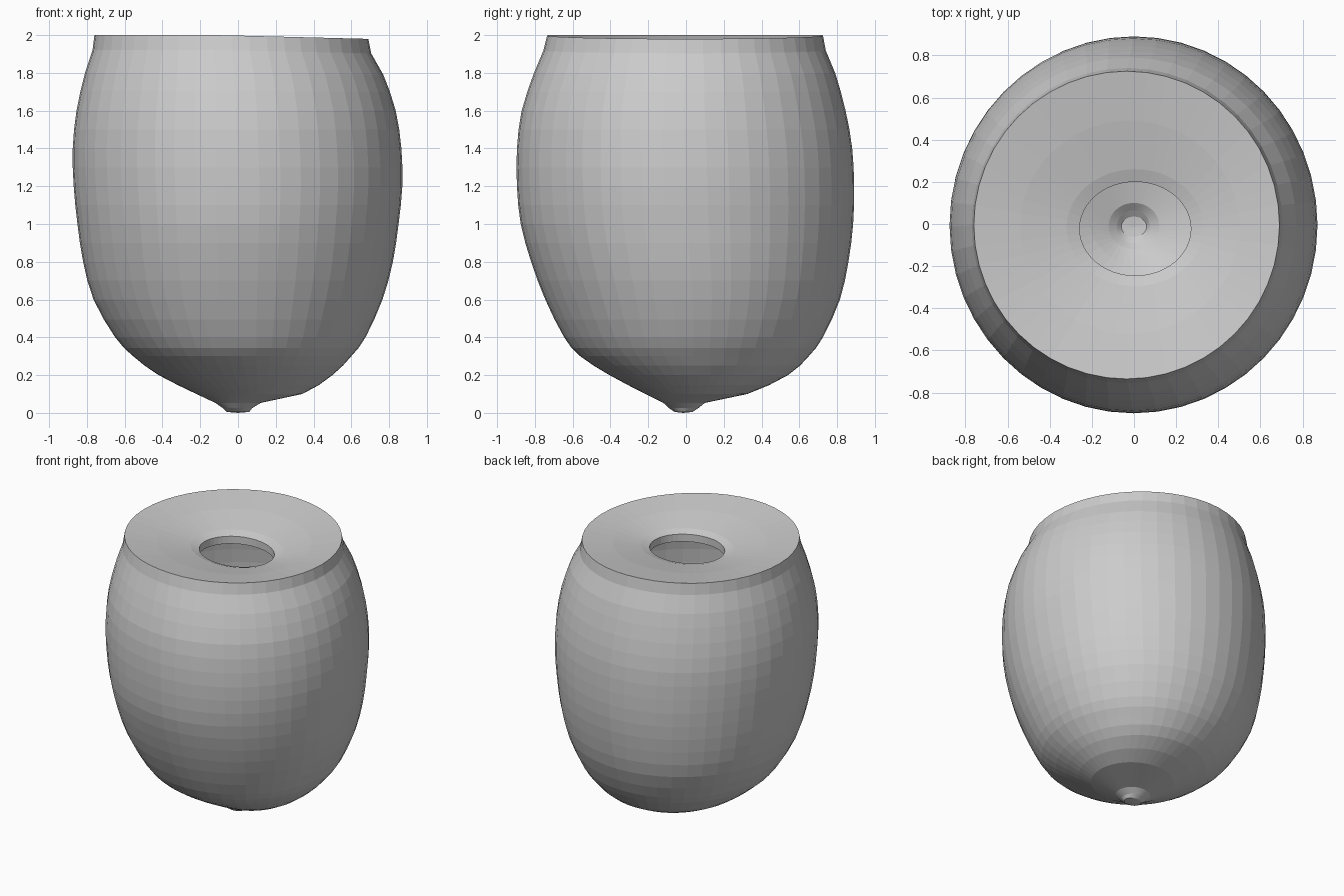
import bpy, bmesh, math

SEG = 48

# Outer profile rings: z, x min, x max, y min, y max
OUTER = [
    (0.005, -0.06, 0.06, -0.06, 0.035),
    (0.025, -0.08, 0.075, -0.09, 0.065),
    (0.053, -0.12, 0.12, -0.12, 0.10),
    (0.10, -0.22, 0.34, -0.215, 0.325),
    (0.20, -0.42, 0.50, -0.405, 0.54),
    (0.30, -0.555, 0.60, -0.56, 0.65),
    (0.40, -0.65, 0.675, -0.645, 0.725),
    (0.60, -0.765, 0.765, -0.745, 0.815),
    (0.80, -0.82, 0.82, -0.82, 0.86),
    (1.00, -0.85, 0.85, -0.875, 0.885),
    (1.20, -0.87, 0.87, -0.895, 0.89),
    (1.40, -0.875, 0.865, -0.895, 0.88),
    (1.60, -0.855, 0.835, -0.87, 0.845),
    (1.80, -0.81, 0.77, -0.805, 0.79),
    (1.92, -0.77, 0.705, -0.755, 0.74),
    (2.00, -0.76, 0.69, -0.735, 0.725),
]
# Dished top, bevelled hole edge and short lip
TOP = [
    (1.965, -0.54, 0.50, -0.52, 0.49),
    (1.92, -0.32, 0.33, -0.295, 0.26),
    (1.90, -0.258, 0.27, -0.245, 0.20),
    (1.845, -0.258, 0.27, -0.245, 0.20),
]


def smooth_between(p0, p1, p2, p3):
    """Catmull-Rom midpoint of p1 and p2."""
    return tuple((-a + 9 * b + 9 * c - d) / 16 for a, b, c, d in zip(p0, p1, p2, p3))


def refine(rings):
    out = list(rings[:3])
    for i in range(3, len(rings)):
        if 3 < i < len(rings) - 2:
            out.append(smooth_between(*rings[i - 2:i + 2]))
        out.append(rings[i])
    return out


def add_ring(bm, z, x0, x1, y0, y1):
    cx, cy, rx, ry = (x0 + x1) / 2, (y0 + y1) / 2, (x1 - x0) / 2, (y1 - y0) / 2
    tilt = 0.02 * max(0.0, (z - 1.6) / 0.4)
    ring = []
    for i in range(SEG):
        a = 2 * math.pi * i / SEG
        x, y = cx + rx * math.cos(a), cy + ry * math.sin(a)
        # the rim leans slightly down towards +x
        ring.append(bm.verts.new((x, y, z - tilt * max(0.0, x + 0.1) / 0.79)))
    return ring


# Hollow pod shell
bm = bmesh.new()
rings = [add_ring(bm, *r) for r in refine(OUTER) + TOP]
for lower, upper in zip(rings, rings[1:]):
    for i in range(SEG):
        j = (i + 1) % SEG
        bm.faces.new((lower[i], lower[j], upper[j], upper[i]))

# Pointed bottom cap
tip = bm.verts.new((0, -0.015, 0))
for i in range(SEG):
    bm.faces.new((tip, rings[0][(i + 1) % SEG], rings[0][i]))

mesh = bpy.data.meshes.new("pod_shell")
bm.to_mesh(mesh)
bm.free()
bpy.context.collection.objects.link(bpy.data.objects.new("pod_shell", mesh))
